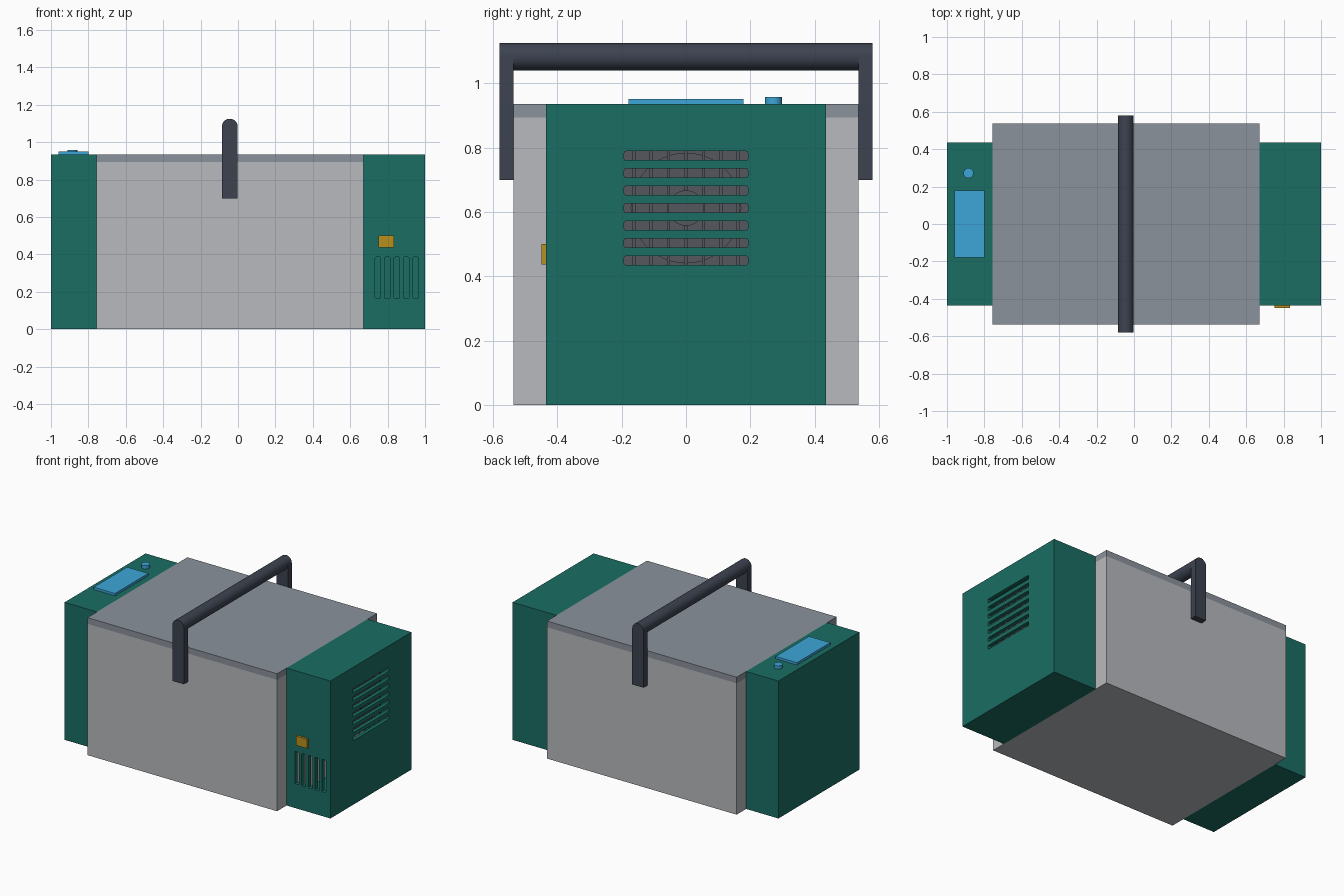
import bpy, bmesh, math
from mathutils import Matrix, Vector

if "Cube" in bpy.data.objects:
    bpy.data.objects.remove(bpy.data.objects["Cube"])


def material(name, rgb):
    m = bpy.data.materials.new(name)
    m.diffuse_color = (*rgb, 1)
    m.use_nodes = True
    m.node_tree.nodes["Principled BSDF"].inputs["Base Color"].default_value = m.diffuse_color
    return m


GREEN = material("green_plastic", (0.01, 0.155, 0.125))
BODY = material("light_grey", (0.48, 0.49, 0.51))
LID = material("mid_grey", (0.26, 0.29, 0.33))
DARK = material("dark_handle", (0.045, 0.055, 0.08))
GRILL = material("dark_metal", (0.09, 0.095, 0.11))
BLUE = material("blue_panel", (0.045, 0.38, 0.68))
YELLOW = material("yellow_switch", (0.48, 0.28, 0.013))


def add_box(bm, lo, hi):
    lo, hi = Vector(lo), Vector(hi)
    mat = Matrix.Translation((lo + hi) / 2) @ Matrix.Diagonal((*(hi - lo), 1))
    return bmesh.ops.create_cube(bm, size=1, matrix=mat)["verts"]


def finish(name, bm, mat=None):
    me = bpy.data.meshes.new(name)
    bm.to_mesh(me)
    bm.free()
    ob = bpy.data.objects.new(name, me)
    bpy.context.collection.objects.link(ob)
    if mat:
        me.materials.append(mat)
    return ob


def boxes(name, spans, mat=None, bevel=0):
    bm = bmesh.new()
    for lo, hi in spans:
        add_box(bm, lo, hi)
    if bevel:
        bmesh.ops.bevel(bm, geom=bm.edges[:], offset=bevel, segments=2,
                        profile=0.5, affect='EDGES')
    return finish(name, bm, mat)


def cylinder(name, centre, r, depth, axis, mat, segs=48):
    bm = bmesh.new()
    rot = Vector((0, 0, 1)).rotation_difference(Vector(axis)).to_matrix().to_4x4()
    bmesh.ops.create_cone(bm, cap_ends=True, segments=segs, radius1=r, radius2=r,
                          depth=depth, matrix=Matrix.Translation(centre) @ rot)
    ob = finish(name, bm, mat)
    smooth(ob)
    return ob


def activate(ob):
    bpy.ops.object.select_all(action='DESELECT')
    ob.select_set(True)
    bpy.context.view_layer.objects.active = ob


def smooth(ob):
    activate(ob)
    bpy.ops.object.shade_smooth_by_angle(angle=math.radians(35))


def cut(ob, cutter):
    cutter.hide_render = True
    mod = ob.modifiers.new("cut", 'BOOLEAN')
    mod.operation, mod.solver, mod.object = 'DIFFERENCE', 'EXACT', cutter
    activate(ob)
    bpy.ops.object.modifier_apply(modifier=mod.name)
    bpy.data.objects.remove(cutter, do_unlink=True)


# Insulated body and lid
boxes("cooler_body", [((-0.757, -0.537, 0), (0.67, 0.537, 0.893))], BODY)
boxes("lid", [((-0.757, -0.537, 0.893), (0.67, 0.537, 0.935))], LID)

# End housings
boxes("control_housing", [((-1, -0.435, 0), (-0.757, 0.435, 0.935))], GREEN)
housing = boxes("compressor_housing", [((0.67, -0.435, 0), (1, 0.435, 0.935))], GREEN)
cut(housing, boxes("cavity_cutter", [((0.6, -0.405, 0.03), (0.975, 0.405, 0.905))]))

# Vent slots: seven on the end, five on the front
end_slots = [((0.94, -0.192, z - 0.014), (1.1, 0.192, z + 0.014))
             for z in (0.449 + 0.0543 * i for i in range(7))]
front_slots = [((x - 0.015, -0.5, 0.165), (x + 0.015, -0.38, 0.385))
               for x in (0.748 + 0.0505 * i for i in range(5))]
cut(housing, boxes("vent_cutter", end_slots + front_slots, bevel=0.005))

# Fan and radiator behind the end vent
boxes("radiator_plate", [((0.90, -0.22, 0.41), (0.92, 0.22, 0.81))], GRILL)
cylinder("fan_disc", (0.93, 0, 0.612), 0.172, 0.03, (1, 0, 0), GRILL)
cylinder("fan_hub", (0.945, 0, 0.612), 0.055, 0.03, (1, 0, 0), GRILL)
boxes("radiator_fins", [((0.92, y - 0.005, 0.42), (0.953, y + 0.005, 0.80))
                        for y in (0.054 * i for i in range(-3, 4))], GRILL)

# Control panel, button and power switch
boxes("display_panel", [((-0.96, -0.179, 0.93), (-0.80, 0.179, 0.951))], BLUE)
cylinder("button", (-0.885, 0.272, 0.944), 0.027, 0.027, (0, 0, 1), BLUE, 32)
boxes("power_switch", [((0.75, -0.45, 0.437), (0.835, -0.43, 0.50))], YELLOW)

# Handle: round-topped arms and a round bar
HX, HZ, HR = -0.044, 1.0825, 0.0425
bm = bmesh.new()
pts = [(HX - HR, 0.70), (HX + HR, 0.70)]
pts += [(HX + HR * math.cos(math.pi * i / 16), HZ + HR * math.sin(math.pi * i / 16))
        for i in range(17)]
face = bm.faces.new([bm.verts.new((x, -0.58, z)) for x, z in pts])
ext = bmesh.ops.extrude_face_region(bm, geom=[face])["geom"]
bmesh.ops.translate(bm, vec=(0, 0.043, 0),
                    verts=[g for g in ext if isinstance(g, bmesh.types.BMVert)])
bmesh.ops.recalc_face_normals(bm, faces=bm.faces[:])
arms = finish("handle_arms", bm, DARK)
arms.modifiers.new("mirror", 'MIRROR').use_axis = (False, True, False)
smooth(arms)
cylinder("handle_bar", (HX, 0, HZ), HR, 1.08, (0, 1, 0), DARK, 32)
